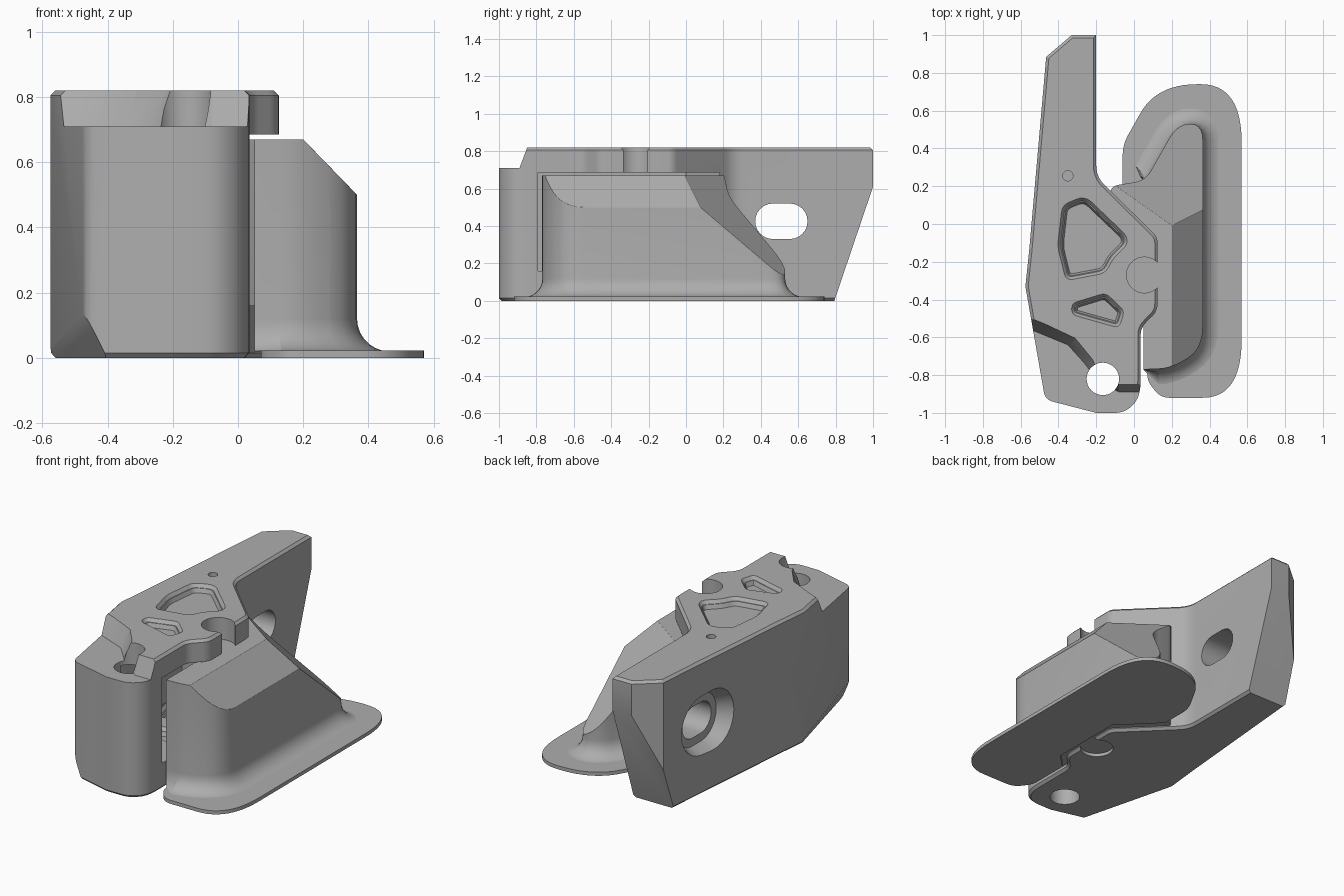
import bpy, bmesh, math
from mathutils import Vector

cube = bpy.data.objects.get("Cube")
if cube:
    bpy.data.objects.remove(cube, do_unlink=True)

grey = bpy.data.materials.new("plain grey")
grey.use_nodes = True
COLOUR = (0.42, 0.42, 0.42, 1)
grey.diffuse_color = COLOUR
grey.node_tree.nodes["Principled BSDF"].inputs["Base Color"].default_value = COLOUR


def rounded(corners, steps=5):
    """Outline from (x, y[, radius]) corners, counter-clockwise."""
    out = []
    for i, c in enumerate(corners):
        p = Vector(c[:2])
        a = Vector(corners[i - 1][:2]) - p
        b = Vector(corners[(i + 1) % len(corners)][:2]) - p
        r = c[2] if len(c) > 2 else 0
        if not r:
            out.append(p)
            continue
        p0 = p + a.normalized() * min(r, a.length * 0.48)
        p1 = p + b.normalized() * min(r, b.length * 0.48)
        for k in range(steps + 1):
            t = k / steps
            out.append(p0 * (1 - t) ** 2 + p * 2 * t * (1 - t) + p1 * t * t)
    return out


def offset(outline, d):
    """Grow (or shrink) an outline with mitred corners."""
    out = []
    for i, p in enumerate(outline):
        e0 = (p - outline[i - 1]).normalized()
        e1 = (outline[(i + 1) % len(outline)] - p).normalized()
        n0, n1 = Vector((e0.y, -e0.x)), Vector((e1.y, -e1.x))
        out.append(p + (n0 + n1) * d / max(1 + n0.dot(n1), 0.4))
    return out


def at_z(outline, z):
    return [Vector((p.x, p.y, z)) for p in outline]


def loft(name, rings, cuts=()):
    """Solid through matching rings, then trimmed by planes (point, normal)."""
    bm = bmesh.new()
    vs = [[bm.verts.new(p) for p in ring] for ring in rings]
    n = len(rings[0])
    for lo, hi in zip(vs, vs[1:]):
        for i in range(n):
            j = (i + 1) % n
            bm.faces.new((lo[i], lo[j], hi[j], hi[i]))
    bm.faces.new(vs[0][::-1])
    bm.faces.new(vs[-1])
    for co, no in cuts:
        bmesh.ops.bisect_plane(bm, geom=bm.verts[:] + bm.edges[:] + bm.faces[:],
                               plane_co=co, plane_no=Vector(no).normalized(),
                               clear_outer=True)
        bmesh.ops.holes_fill(bm, edges=[e for e in bm.edges if e.is_boundary], sides=0)
    bmesh.ops.recalc_face_normals(bm, faces=bm.faces[:])
    mesh = bpy.data.meshes.new(name)
    bm.to_mesh(mesh)
    bm.free()
    mesh.materials.append(grey)
    ob = bpy.data.objects.new(name, mesh)
    bpy.context.collection.objects.link(ob)
    return ob


def activate(ob):
    bpy.ops.object.select_all(action='DESELECT')
    ob.select_set(True)
    bpy.context.view_layer.objects.active = ob


def carve(ob, cutter):
    cutter.hide_render = True
    activate(ob)
    mod = ob.modifiers.new("cut", 'BOOLEAN')
    mod.operation = 'DIFFERENCE'
    mod.solver = 'EXACT'
    mod.object = cutter
    bpy.ops.object.modifier_apply(modifier=mod.name)
    bpy.data.objects.remove(cutter, do_unlink=True)


def circle(x, y, r, n=32):
    return [Vector((x + r * math.cos(math.tau * i / n), y + r * math.sin(math.tau * i / n)))
            for i in range(n)]


def capsule(x, r, n=12):
    """Slot outline lying across the x axis."""
    pts = []
    for cy, start in ((0.555, -90), (0.465, 90)):
        for k in range(n + 1):
            a = math.radians(start + 180 * k / n)
            pts.append(Vector((x, cy + r * math.cos(a), 0.425 + r * math.sin(a))))
    return pts


# Main body: chamfered prism with a raked back and a trimmed lower front corner
body_plan = rounded([
    (-0.47, -0.93, 0.04), (-0.2, -1.0), (-0.05, -1.0, 0.05), (0.035, -0.92, 0.09),
    (0.035, -0.55, 0.04), (0.125, -0.46, 0.04), (0.125, -0.07, 0.03),
    (-0.2, 0.25, 0.06), (-0.2, 1.0), (-0.33, 1.0), (-0.465, 0.885),
    (-0.555, -0.14), (-0.575, -0.33)])
body = loft("main_body", [
    at_z(offset(body_plan, -0.015), 0), at_z(body_plan, 0.015),
    at_z(body_plan, 0.805), at_z(offset(body_plan, -0.015), 0.82)],
    cuts=[((0, 0.8, 0.02), (0, 0.59, -0.2)),
          ((-0.475, -0.93, 0.15), (-0.093, -0.024, -0.043))])

# Cavity between the top and bottom plates
cavity = rounded([(0.3, -0.79), (0.3, 0.18), (-0.2, 0.18), (-0.38, 0.0), (-0.38, -0.79)])
carve(body, loft("cavity_cutter", [at_z(cavity, 0.16), at_z(cavity, 0.685)]))

# Lowered front shelf with a sloping edge
shelf_low = [(-0.8, -1.2), (0.2, -1.2), (0.2, -0.89), (-0.08, -0.89), (-0.2, -0.82),
             (-0.26, -0.74), (-0.35, -0.64), (-0.52, -0.57), (-0.8, -0.46)]
shelf_top = [(-0.8, -1.2), (0.2, -1.2), (0.2, -0.845), (-0.08, -0.845), (-0.19, -0.78),
             (-0.22, -0.71), (-0.31, -0.6), (-0.48, -0.52), (-0.8, -0.39)]
carve(body, loft("shelf_cutter", [at_z(rounded(shelf_low), 0.71),
                                  at_z(rounded(shelf_top), 0.83)]))

# Front pin hole, side notch and small blind hole
for x, y, r, z in ((-0.165, -0.82, 0.086, -0.1), (0.055, -0.27, 0.095, -0.1),
                   (-0.35, 0.255, 0.027, 0.76)):
    ring = circle(x, y, r)
    carve(body, loft("hole_cutter", [at_z(ring, z), at_z(ring, 0.9)]))

# Bevelled weight-saving pockets in both plates
large = rounded([(-0.36, -0.3, 0.04), (-0.15, -0.26, 0.04), (-0.11, -0.18, 0.04),
                 (-0.035, -0.11, 0.03), (-0.04, -0.06, 0.03), (-0.26, 0.15, 0.05),
                 (-0.38, 0.1, 0.04), (-0.405, -0.12, 0.04)])
small = rounded([(-0.33, -0.48, 0.03), (-0.08, -0.55, 0.03), (-0.05, -0.46, 0.03),
                 (-0.15, -0.365, 0.03), (-0.33, -0.42, 0.03)])
for plan in (large, small):
    for top in (0.82, 0.16):
        carve(body, loft("pocket_cutter", [
            at_z(offset(plan, -0.03), top - 0.045), at_z(offset(plan, -0.02), top - 0.02),
            at_z(offset(plan, -0.015), top - 0.02), at_z(plan, top), at_z(plan, top + 0.02)]))

# Through slot with a tapered recess on the left wall
carve(body, loft("slot_cutter", [
    capsule(-0.7, 0.2), capsule(-0.51, 0.19), capsule(-0.43, 0.145),
    capsule(-0.43, 0.095), capsule(0, 0.095)]))

# Pad: thin flange under a filleted, sloped block
flange_plan = rounded([
    (0.07, -0.83, 0.04), (0.14, -0.92, 0.05), (0.57, -0.92, 0.31), (0.57, 0.74, 0.31),
    (0.12, 0.74, 0.24), (-0.06, 0.42, 0.06), (-0.06, 0.21), (0.16, -0.01),
    (0.16, -0.47), (0.07, -0.56)], 12)
flange = loft("pad_flange", [at_z(flange_plan, 0), at_z(flange_plan, 0.022)])

block_plan = rounded([
    (0.05, -0.77), (0.2, -0.765, 0.1), (0.365, -0.66, 0.12), (0.365, 0.53, 0.09),
    (0.23, 0.53, 0.09), (0.06, 0.23, 0.06), (-0.13, 0.2, 0.05), (-0.1, -0.2),
    (0.05, -0.5)], 5)
rings = []
for k in range(8):
    a = math.radians(90 * k / 7)
    grown = offset(block_plan, 0.1 * (1 - math.sin(a)))
    ring = [p if p.x < 0.06 else g for p, g in zip(block_plan, grown)]
    rings.append(at_z(ring, 0.02 + 0.1 * (1 - math.cos(a))))
rings.append(at_z(block_plan, 0.67))
block = loft("pad_block", rings, cuts=[((0.2, 0, 0.67), (0.7, 0, 0.68)),
                                       ((0.19, 0, 0.67), (0.6, 0.85, 1))])
bevel = block.modifiers.new("soft_edges", 'BEVEL')
bevel.width = 0.025
bevel.segments = 3
bevel.limit_method = 'ANGLE'
bevel.angle_limit = math.radians(25)

for ob, angle in ((body, 25), (flange, 25), (block, 35)):
    activate(ob)
    bpy.ops.object.shade_smooth_by_angle(angle=math.radians(angle))
